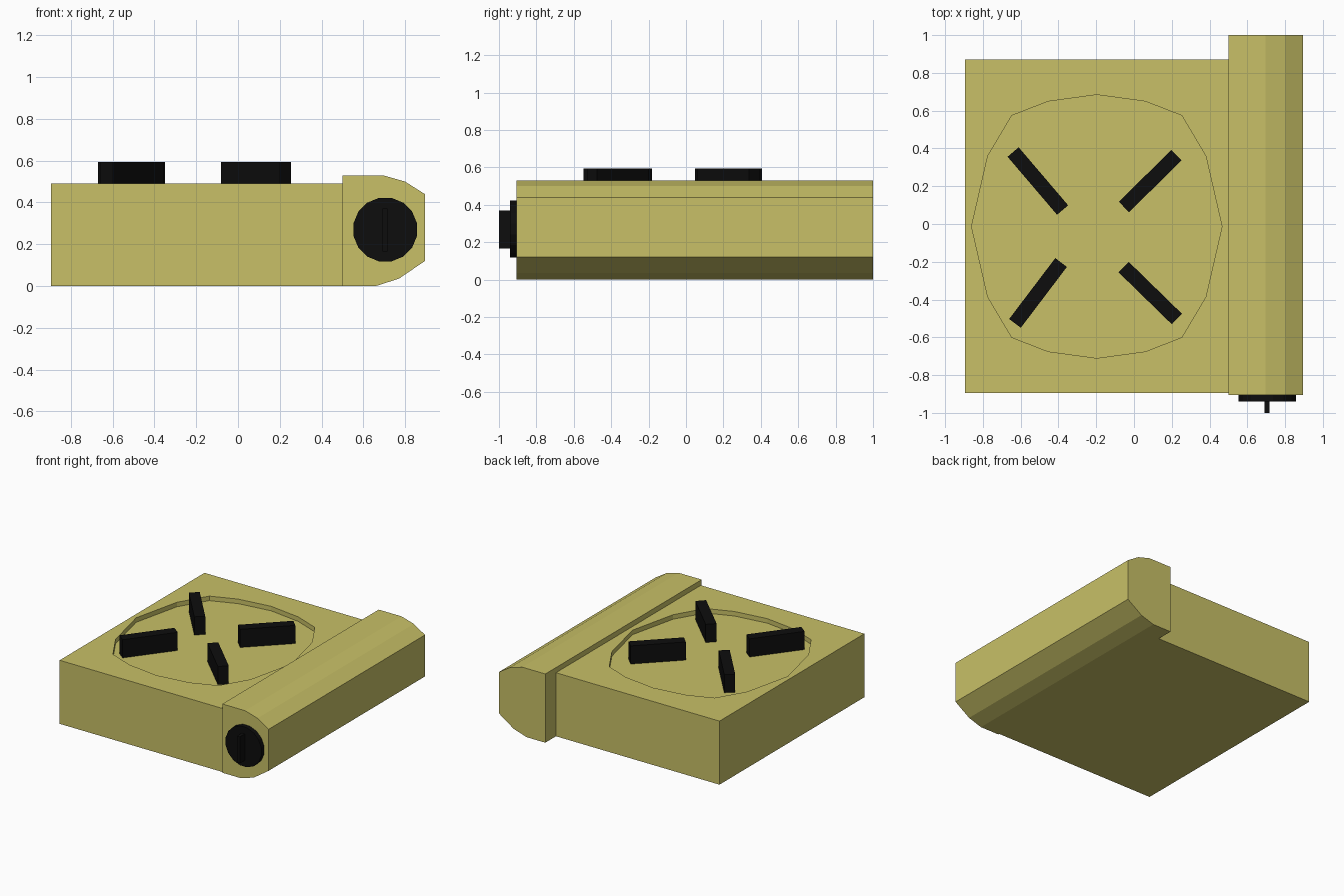
import bpy, bmesh, math
from mathutils import Vector, Matrix

if "Cube" in bpy.data.objects:
    bpy.data.objects.remove(bpy.data.objects["Cube"])


def material(name, rgb):
    m = bpy.data.materials.new(name)
    m.diffuse_color = (*rgb, 1)
    m.use_nodes = True
    m.node_tree.nodes["Principled BSDF"].inputs["Base Color"].default_value = m.diffuse_color
    return m


khaki = material("khaki", (0.58, 0.53, 0.135))
black = material("black", (0.004, 0.004, 0.004))


def finish(bm, name, mat):
    bmesh.ops.recalc_face_normals(bm, faces=bm.faces)
    me = bpy.data.meshes.new(name)
    bm.to_mesh(me)
    bm.free()
    me.materials.append(mat)
    ob = bpy.data.objects.new(name, me)
    bpy.context.collection.objects.link(ob)
    return ob


def extrude_y(name, profile, y0, y1, mat):
    """Prism from an (x, z) profile running along y."""
    bm = bmesh.new()
    f = bm.faces.new([bm.verts.new((x, y0, z)) for x, z in profile])
    ext = bmesh.ops.extrude_face_region(bm, geom=[f], use_keep_orig=True)
    verts = [g for g in ext["geom"] if isinstance(g, bmesh.types.BMVert)]
    bmesh.ops.translate(bm, verts=verts, vec=(0, y1 - y0, 0))
    return finish(bm, name, mat)


def box(name, centre, size, angle, mat):
    bm = bmesh.new()
    mtx = (Matrix.Translation(centre) @ Matrix.Rotation(angle, 4, 'Z')
           @ Matrix.Diagonal((*size, 1)))
    bmesh.ops.create_cube(bm, size=1, matrix=mtx)
    return finish(bm, name, mat)


TOP, FLOOR = 0.49, 0.455

# stove body with a shallow many-sided burner recess in the top
q = [(0.663, 0), (0.577, 0.373), (0.45, 0.587), (0.257, 0.662), (0, 0.697)]
half = q + [(-x, y) for x, y in q[-2::-1]]
ring = half + [(x, -y) for x, y in half[-2:0:-1]]
ring = [(x - 0.197, y - 0.013) for x, y in ring]
rect = [(-0.895, -0.895), (0.5, -0.895), (0.5, 0.87), (-0.895, 0.87)]

bm = bmesh.new()


def loop(points, z):
    return [bm.verts.new((x, y, z)) for x, y in points]


def walls(a, b):
    for i in range(len(a)):
        j = (i + 1) % len(a)
        bm.faces.new((a[i], a[j], b[j], b[i]))


base, rim = loop(rect, 0), loop(rect, TOP)
edge, floor = loop(ring, TOP), loop(ring, FLOOR)
walls(base, rim)
walls(edge, floor)
bm.faces.new(base)
bm.faces.new(floor)
top_edges = [bm.edges.get((l[i - 1], l[i])) for l in (rim, edge) for i in range(len(l))]
bmesh.ops.triangle_fill(bm, use_beauty=True, edges=top_edges, normal=(0, 0, 1))
finish(bm, "stove_body", khaki)

# gas canister housing along the right side
extrude_y("canister_housing",
          [(0.5, 0), (0.66, 0), (0.77, 0.035), (0.895, 0.12), (0.895, 0.44),
           (0.8, 0.5), (0.695, 0.53), (0.5, 0.53)], -0.905, 1.0, khaki)

# pot supports, given by the middles of their inner and outer ends
supports = [((-0.378, 0.074), (-0.64, 0.381)), ((-0.053, 0.09), (0.225, 0.365)),
            ((-0.386, -0.204), (-0.63, -0.526)), ((-0.055, -0.228), (0.227, -0.503))]
for n, (a, b) in enumerate(supports, 1):
    a, b = Vector(a), Vector(b)
    d, mid = b - a, (a + b) / 2
    box(f"pot_support_{n}", (mid.x, mid.y, (FLOOR + 0.595) / 2),
        (d.length, 0.077, 0.595 - FLOOR), math.atan2(d.y, d.x), black)

# control knob disc and its grip
disc = [(0.705 + 0.155 * math.cos((i + 0.5) * math.pi / 8),
         0.27 + 0.155 * math.sin((i + 0.5) * math.pi / 8)) for i in range(16)]
extrude_y("knob_disc", disc, -0.94, -0.905, black)
box("knob_grip", (0.704, -0.97, 0.268), (0.025, 0.06, 0.205), 0, black)
